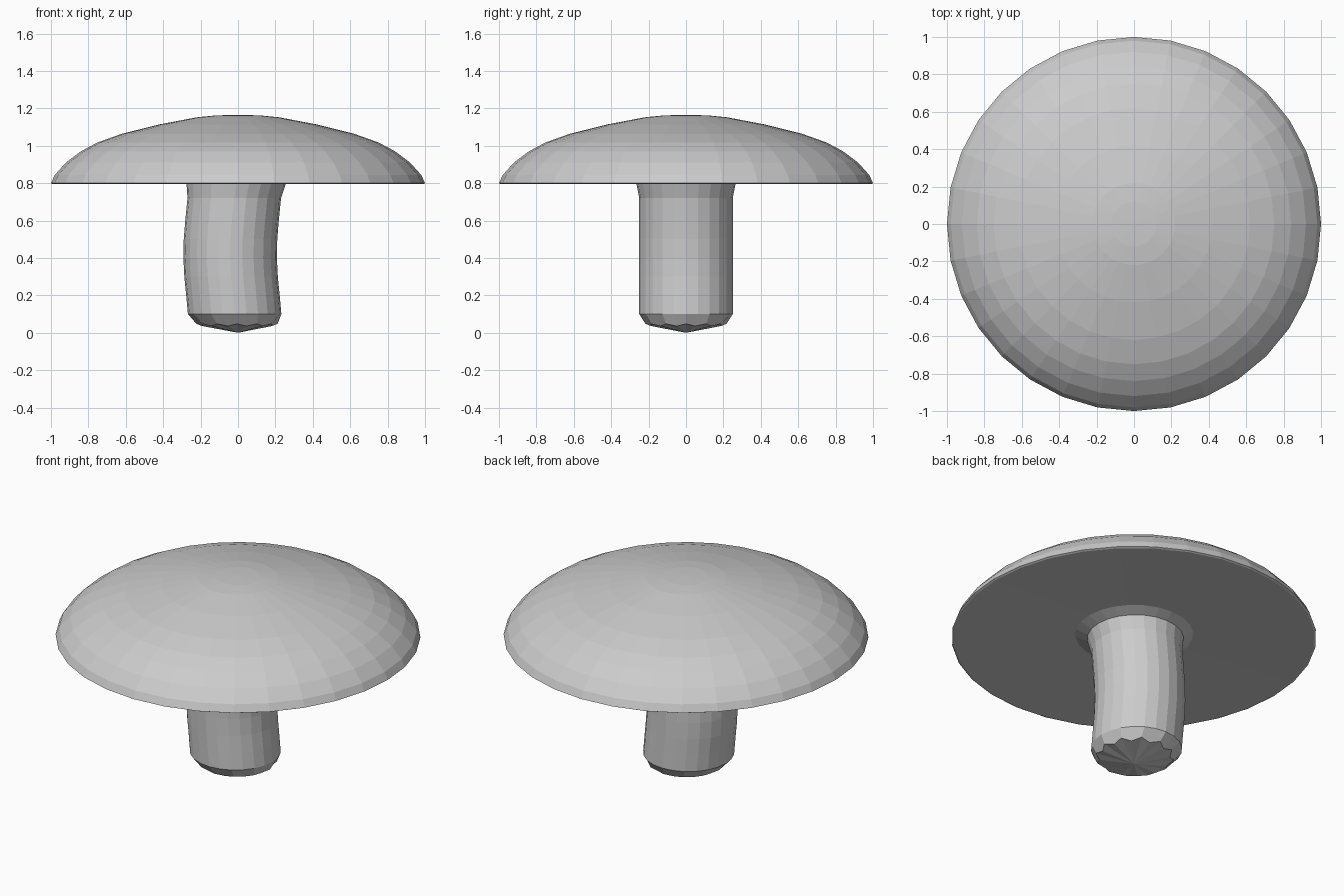
import bpy, bmesh, math

cube = bpy.data.objects.get("Cube")
if cube:
    bpy.data.objects.remove(cube, do_unlink=True)

grey = bpy.data.materials.new("plain grey")
grey.use_nodes = True
colour = (0.6, 0.6, 0.6, 1)
grey.diffuse_color = colour
grey.node_tree.nodes["Principled BSDF"].inputs["Base Color"].default_value = colour


def lathe(name, rings, sides, scallop=None):
    """Skin round rings (radius, height, x shift); a zero radius is a pole."""
    bm = bmesh.new()
    loops = []
    for n, (r, z, shift) in enumerate(rings):
        if r == 0:
            loops.append([bm.verts.new((shift, 0, z))] * sides)
            continue
        loop = []
        for i in range(sides):
            a = math.tau * i / sides
            tooth = 0.012 * (-1) ** i if n == scallop else 0
            loop.append(bm.verts.new((shift + (r + tooth) * math.cos(a),
                                      (r + tooth) * math.sin(a), z + tooth / 2)))
        loops.append(loop)
    for low, high in zip(loops, loops[1:]):
        for i in range(sides):
            j = (i + 1) % sides
            corners = dict.fromkeys((low[i], low[j], high[j], high[i]))
            bm.faces.new(list(corners))
    bmesh.ops.recalc_face_normals(bm, faces=bm.faces)
    mesh = bpy.data.meshes.new(name)
    bm.to_mesh(mesh)
    bm.free()
    mesh.materials.append(grey)
    obj = bpy.data.objects.new(name, mesh)
    bpy.context.collection.objects.link(obj)
    return obj


# Domed cap with a slightly hollow underside
cap = [(0, 0.83), (0.33, 0.82), (0.99, 0.795), (1, 0.8), (0.98, 0.843),
       (0.92, 0.91), (0.84, 0.97), (0.75, 1.018), (0.62, 1.064),
       (0.42, 1.114), (0.22, 1.152), (0.12, 1.162), (0, 1.165)]
lathe("mushroom_cap", [(r, z, 0) for r, z in cap], 32)

# Curved stem, flaring into the cap, with a blunt scalloped foot
stem = [(0, 0, 0), (0.205, 0.042, -0.005), (0.25, 0.1, -0.018),
        (0.25, 0.2, -0.027), (0.25, 0.3, -0.037), (0.25, 0.4, -0.042),
        (0.25, 0.5, -0.04), (0.25, 0.6, -0.032), (0.25, 0.72, -0.02),
        (0.265, 0.795, -0.01), (0.33, 0.823, 0)]
lathe("mushroom_stem", stem, 24, scallop=1)
